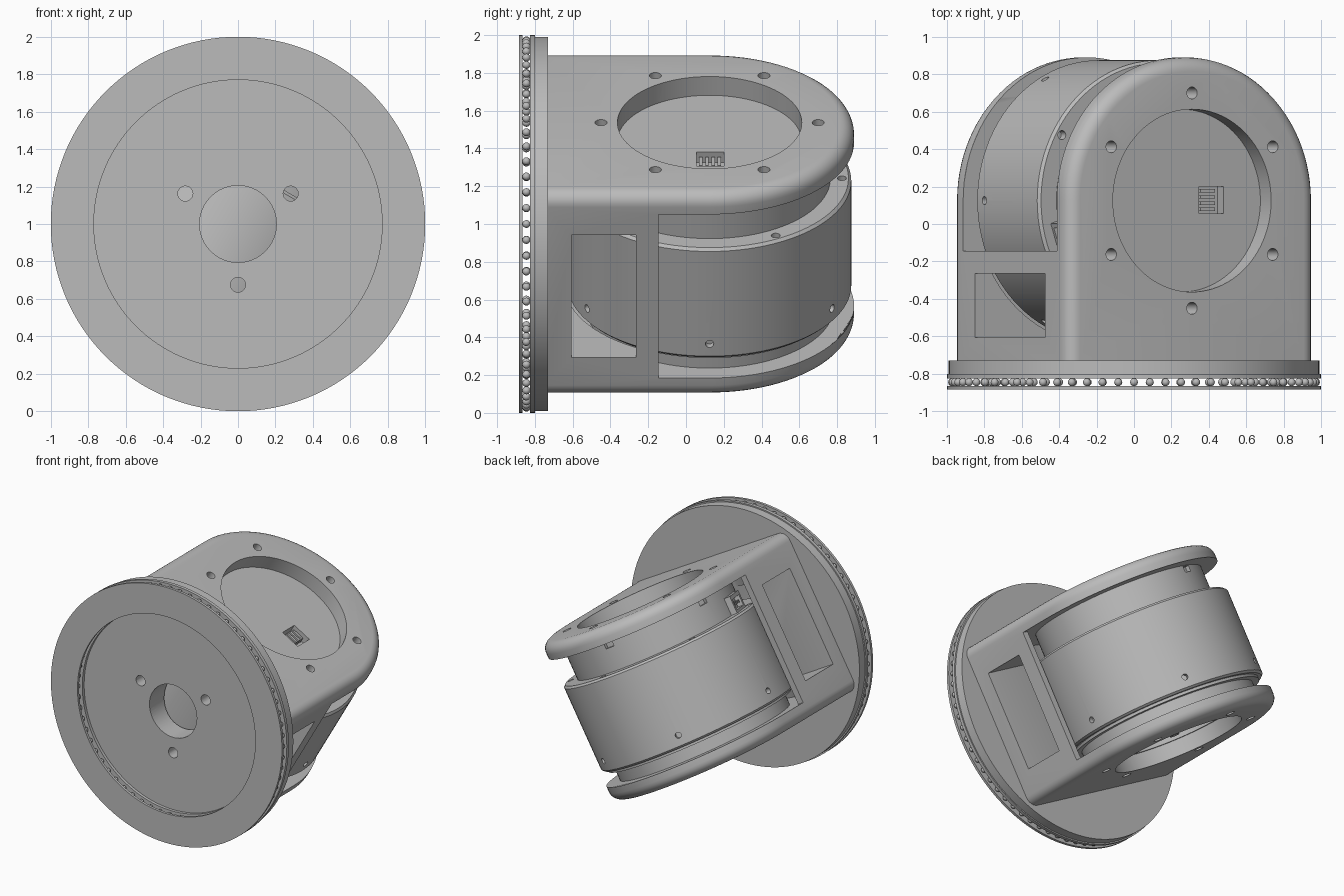
import bpy, bmesh, math
from mathutils import Matrix, Vector

if "Cube" in bpy.data.objects:
    bpy.data.objects.remove(bpy.data.objects["Cube"], do_unlink=True)

grey = bpy.data.materials.new("machined grey")
grey.use_nodes = True
COLOUR = (0.5, 0.5, 0.5, 1)
grey.diffuse_color = COLOUR
grey.node_tree.nodes["Principled BSDF"].inputs["Base Color"].default_value = COLOUR

CY = 0.125                                    # motor axis position along y
TILT = Matrix.Translation((0, 0, 1)) @ Matrix.Rotation(math.radians(30), 4, "Y")
FRONT = Matrix.Translation((0, 0, 1)) @ Matrix.Rotation(math.radians(90), 4, "X")


def finish(name, bm):
    bmesh.ops.recalc_face_normals(bm, faces=bm.faces)
    mesh = bpy.data.meshes.new(name)
    bm.to_mesh(mesh)
    bm.free()
    mesh.materials.append(grey)
    ob = bpy.data.objects.new(name, mesh)
    bpy.context.scene.collection.objects.link(ob)
    return ob


def lathe(name, profile, centre=(0, CY), seg=96):
    """Closed solid from (radius, height) points spun round the local z axis."""
    bm = bmesh.new()
    verts = [bm.verts.new((r, 0, h)) for r, h in profile]
    edges = [bm.edges.new((a, b)) for a, b in zip(verts, verts[1:] + verts[:1])]
    bmesh.ops.spin(bm, geom=verts + edges, axis=(0, 0, 1), cent=(0, 0, 0),
                   angle=math.tau, steps=seg, use_duplicate=False)
    bmesh.ops.remove_doubles(bm, verts=bm.verts, dist=1e-4)
    bmesh.ops.dissolve_degenerate(bm, edges=bm.edges, dist=1e-5)
    bmesh.ops.translate(bm, verts=bm.verts, vec=(*centre, 0))
    return finish(name, bm)


def rod(bm, r, a, b, seg=24):
    """Cylinder between two points."""
    a, b = Vector(a), Vector(b)
    m = Matrix.Translation((a + b) / 2) @ (b - a).to_track_quat("Z", "Y").to_matrix().to_4x4()
    bmesh.ops.create_cone(bm, cap_ends=True, segments=seg, radius1=r, radius2=r,
                          depth=(b - a).length, matrix=m)


def block(bm, lo, hi, turn=None):
    lo, hi = Vector(lo), Vector(hi)
    m = Matrix.Translation((lo + hi) / 2) @ Matrix.Diagonal((*(hi - lo), 1))
    bmesh.ops.create_cube(bm, size=1, matrix=(turn or Matrix()) @ m)


def cut(ob, *cutters):
    """Apply boolean cuts and drop the cutters."""
    for c in cutters:
        c.hide_render = True
        mod = ob.modifiers.new("cut", "BOOLEAN")
        mod.operation, mod.solver, mod.object = "DIFFERENCE", "EXACT", c
    dg = bpy.context.evaluated_depsgraph_get()
    mesh = bpy.data.meshes.new_from_object(ob.evaluated_get(dg))
    ob.modifiers.clear()
    ob.data = mesh
    for c in cutters:
        bpy.data.objects.remove(c, do_unlink=True)


def place(ob, matrix):
    ob.data.transform(matrix)
    bpy.ops.object.select_all(action="DESELECT")
    ob.select_set(True)
    bpy.context.view_layer.objects.active = ob
    bpy.ops.object.shade_smooth_by_angle(angle=math.radians(30))


def ring(n, r, start=0.0):
    """n (x, y) positions round the motor axis."""
    for i in range(n):
        a = start + math.tau * i / n
        yield r * math.cos(a), CY + r * math.sin(a)


# Yoke: D-shaped prism with rounded outer rims
R, H = 0.765, 0.62
bm = bmesh.new()
outline = [(-R, -0.75), (R, -0.75)]
outline += [(R * math.cos(math.pi * i / 48), CY + R * math.sin(math.pi * i / 48)) for i in range(49)]
base = bm.faces.new([bm.verts.new((x, y, -H)) for x, y in outline])
top = bmesh.ops.extrude_face_region(bm, geom=[base])["geom"]
bmesh.ops.translate(bm, verts=[v for v in top if isinstance(v, bmesh.types.BMVert)], vec=(0, 0, 2 * H))
rims = [e for e in bm.edges if abs(e.verts[0].co.z - e.verts[1].co.z) < 1e-5
        and max(v.co.y for v in e.verts) > -0.7]
bmesh.ops.bevel(bm, geom=rims, offset=0.075, segments=6, profile=0.5, affect="EDGES")
yoke = finish("yoke", bm)

bm = bmesh.new()
block(bm, (-1, -0.145, -0.5), (1, 1.1, 0.5))
slot = finish("slot_cutter", bm)
bm = bmesh.new()
rod(bm, 0.765, (0, CY, -0.5), (0, CY, 0.5), 96)
cavity = finish("cavity_cutter", bm)
bm = bmesh.new()
block(bm, (-1, -0.605, -0.375), (1, -0.265, 0.375))
window = finish("window_cutter", bm)
bm = bmesh.new()
rod(bm, 0.488, (0, CY, -0.8), (0, CY, 0.8), 96)
for x, y in ring(6, 0.575, math.pi / 2):
    rod(bm, 0.032, (x, y, -0.8), (x, y, 0.8))
bores = finish("bore_cutter", bm)


def front_holes():
    """Centre bore and three bolt holes through the front, in world axes."""
    bm = bmesh.new()
    rod(bm, 0.205, (0, -1, 1), (0, -0.55, 1), 64)
    for a in (-90, 30, 150):
        x, z = 0.325 * math.cos(math.radians(a)), 1 + 0.325 * math.sin(math.radians(a))
        rod(bm, 0.04, (x, -1, z), (x, -0.55, z))
    return finish("front_hole_cutter", bm)


holes = front_holes()
holes.data.transform(TILT.inverted())
cut(yoke, slot, cavity, window, bores, holes)
place(yoke, TILT)

# Motor: stepped drum with a hollow underside
motor = lathe("motor_drum", [
    (0, 0.505), (0.64, 0.505), (0.64, 0.28), (0.735, 0.28), (0.75, 0.265),
    (0.75, -0.375), (0.735, -0.39), (0.71, -0.39), (0.71, -0.41), (0.66, -0.41),
    (0.66, -0.505), (0.47, -0.505), (0.47, -0.36), (0, -0.36)])
bm = bmesh.new()
for x, y in ring(6, 0.75):                    # side screw holes
    rod(bm, 0.022, (x * 0.95, CY + (y - CY) * 0.95, -0.3), (x * 1.05, CY + (y - CY) * 1.05, -0.3))
for x, y in ring(6, 0.7, math.radians(30)):   # flange screw holes
    rod(bm, 0.024, (x, y, 0.23), (x, y, 0.35))
block(bm, (0.11, 0.055, 0.44), (0.26, 0.2, 0.6))
for a in (100, 170):                          # small notches in the neck
    turn = Matrix.Translation((0, CY, 0)) @ Matrix.Rotation(math.radians(a), 4, "Z")
    block(bm, (0.61, -0.035, 0.45), (0.7, 0.035, 0.495), turn)
cut(motor, finish("motor_cutter", bm))
place(motor, TILT)

# Socket pins in the upper recess
bm = bmesh.new()
for i in range(4):
    y = 0.078 + 0.033 * i
    block(bm, (0.13, y - 0.009, 0.43), (0.22, y + 0.009, 0.485))
place(finish("socket_pins", bm), TILT)

# Cable connector on the neck
bm = bmesh.new()
turn = Matrix.Translation((0, CY, 0)) @ Matrix.Rotation(math.radians(198), 4, "Z")
block(bm, (0.6, -0.09, 0.27), (0.68, 0.09, 0.3), turn)
block(bm, (0.6, -0.09, 0.38), (0.68, 0.09, 0.41), turn)
for s in (-1, 1):
    block(bm, (0.6, s * 0.08 - 0.012, 0.28), (0.68, s * 0.08 + 0.012, 0.4), turn)
for i in range(4):
    y = -0.045 + 0.03 * i
    block(bm, (0.6, y - 0.007, 0.33), (0.67, y + 0.007, 0.35), turn)
place(finish("cable_connector", bm), TILT)

# Rotor hub, shaft and spokes under the motor
hub = lathe("rotor_hub", [(0, -0.55), (0.035, -0.55), (0.035, -0.44), (0.2, -0.44),
                          (0.2, -0.35), (0, -0.35)], seg=48)
place(hub, TILT)
bm = bmesh.new()
for i in range(6):
    turn = Matrix.Translation((0, CY, 0)) @ Matrix.Rotation(math.tau * i / 6, 4, "Z")
    block(bm, (0.18, -0.03, -0.41), (0.49, 0.03, -0.35), turn)
place(finish("rotor_spokes", bm), TILT)

# Turntable: base plate, two bearing washers and the balls between them
plate = lathe("base_plate", [(0, 0.73), (0.99, 0.73), (0.99, 0.802), (0, 0.802)], (0, 0), 128)
plate.data.transform(FRONT)
cut(plate, front_holes())
place(plate, Matrix())
for name, lo, hi in (("rear_washer", 0.8, 0.825), ("front_washer", 0.865, 0.885)):
    washer = lathe(name, [(0.77, lo), (1, lo), (1, hi), (0.77, hi)], (0, 0), 128)
    place(washer, FRONT)

bm = bmesh.new()
for count, radius in ((72, 0.972), (60, 0.8)):
    for i in range(count):
        a = math.tau * i / count
        spot = Matrix.Translation((radius * math.sin(a), radius * math.cos(a), 0.845))
        bmesh.ops.create_uvsphere(bm, u_segments=12, v_segments=8, radius=0.021, matrix=spot)
place(finish("bearing_balls", bm), FRONT)
